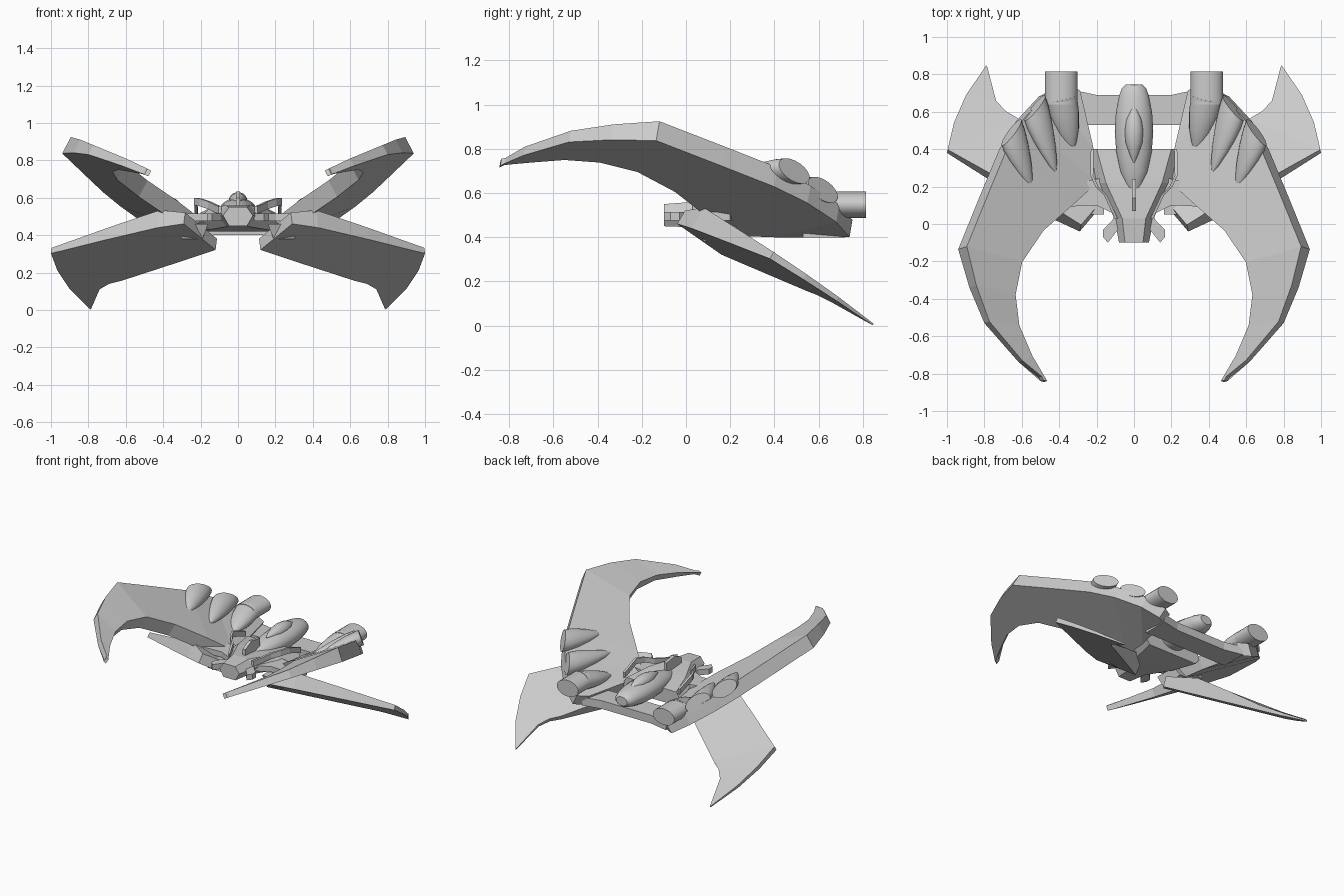
import bpy, bmesh, math
from mathutils import Vector

if "Cube" in bpy.data.objects:
    bpy.data.objects.remove(bpy.data.objects["Cube"])

grey = bpy.data.materials.new("hull grey")
grey.diffuse_color = (0.6, 0.6, 0.6, 1)
grey.use_nodes = True
grey.node_tree.nodes["Principled BSDF"].inputs["Base Color"].default_value = grey.diffuse_color
UPPER_NORMAL = (-.531, .172, 1)


def finish(name, bm, mirror=True, smooth=False):
    bmesh.ops.remove_doubles(bm, verts=bm.verts, dist=0.0005)
    bmesh.ops.recalc_face_normals(bm, faces=bm.faces)
    me = bpy.data.meshes.new(name)
    bm.to_mesh(me)
    bm.free()
    ob = bpy.data.objects.new(name, me)
    bpy.context.collection.objects.link(ob)
    me.materials.append(grey)
    if mirror:
        ob.modifiers.new("mirror", 'MIRROR').use_mirror_merge = False
    if smooth:
        bpy.ops.object.select_all(action='DESELECT')
        ob.select_set(True)
        bpy.context.view_layer.objects.active = ob
        bpy.ops.object.shade_smooth_by_angle(angle=math.radians(40))
    return ob


def loft(name, rings, **kw):
    """Skin a list of closed rings and cap both ends."""
    bm = bmesh.new()
    vs = [[bm.verts.new(p) for p in r] for r in rings]
    n = len(vs[0])
    for a, b in zip(vs, vs[1:]):
        for i in range(n):
            j = (i + 1) % n
            bm.faces.new((a[i], a[j], b[j], b[i]))
    bm.faces.new(vs[0])
    bm.faces.new(vs[-1])
    return finish(name, bm, **kw)


def wing(name, stations, height, normal):
    """Stations: outer x, y, inner x, y, thickness."""
    nrm = Vector(normal).normalized()
    rings = []
    for ox, oy, ix, iy, t in stations:
        o = Vector((ox, oy, height(ox, oy)))
        i = Vector((ix, iy, height(ix, iy)))
        rings.append([o, i, i + nrm * t, o + nrm * t])
    return loft(name, rings)


def body(name, start, end, profile, flat=1.0, mirror=True, sides=20, up=(0, 0, 1), cut=0.0):
    """Round body along a line; profile holds (fraction, radius); cut slants the end."""
    a, b = Vector(start), Vector(end)
    d = (b - a).normalized()
    side = d.cross(Vector(up)).normalized()
    top = side.cross(d)
    rings = []
    for f, r in profile:
        c = a.lerp(b, f)
        ring = []
        for k in range(sides):
            t = k * math.tau / sides
            ring.append(c + (side - d * cut * f) * r * math.cos(t) + top * r * flat * math.sin(t))
        rings.append(ring)
    return loft(name, rings, mirror=mirror, smooth=True)


def prism(name, pts, z0, z1, mirror=True):
    return loft(name, [[(x, y, z) for x, y in pts] for z in (z0, z1)], mirror=mirror)


# Upper crescent wings, sweeping forward
wing("upper_wing", [
    (.48, -.845, .50, -.84, .035), (.62, -.735, .565, -.71, .045),
    (.80, -.53, .64, -.55, .058), (.88, -.34, .67, -.39, .08),
    (.94, -.135, .645, -.22, .10), (.82, .16, .53, -.05, .10),
    (.72, .40, .37, .09, .10), (.63, .55, .24, .205, .09),
    (.51, .68, .26, .40, .09), (.40, .74, .33, .70, .09)],
    lambda x, y: max(.40, .835 + .531 * (x - .94) - .172 * (y + .12)), UPPER_NORMAL)

# Lower wings, sweeping back and down
wing("lower_wing", [
    (.29, -.04, .12, .16, .07), (.43, .025, .28, .285, .11),
    (.70, .19, .45, .415, .075), (1.0, .38, .62, .545, .035),
    (.965, .53, .69, .59, .028), (.90, .68, .74, .65, .02),
    (.79, .845, .785, .835, .008)],
    lambda x, y: .45 + .126 * (x - .39) - .59 * y, (-.126, .59, 1))

# Struts joining the hull to the wings
prism("wing_strut", [(.08, .04), (.20, .10), (.42, .09), (.42, .20), (.10, .26)], .475, .515)

# Tapered intakes under the wing roots
loft("root_intake", [[(.16, y0, .46), (.33, y0, .46), (.30, y0 + .03, .40 - dz), (.19, y0 + .03, .40 - dz)]
                     for y0, dz in ((.05, .02), (.22, .0))])

# Hull with hexagonal nose
loft("hull", [[(-w, y, zm), (-w * k, y, z0), (w * k, y, z0),
               (w, y, zm), (w * k, y, z1), (-w * k, y, z1)]
              for y, w, k, z0, zm, z1 in [
                  (-.10, .08, .6, .45, .505, .55), (.03, .105, .6, .445, .505, .56),
                  (.22, .20, .75, .43, .50, .545), (.40, .235, .85, .42, .47, .52)]], mirror=False)

# Small fins beside the nose
loft("nose_fin", [[(x, y, z) for x, y in ((.09, .08), (.115, .02), (.165, -.03), (.165, -.07),
                                       (.14, -.10), (.085, -.03))] for z in (.475, .515)])

# Thin curved rails along the hull shoulders
loft("shoulder_rail", [[(x, y, z), (x + .016, y, z), (x + .016, y, z + .04), (x, y, z + .04)]
                       for x, y, z in [(.088, .03, .515), (.115, .09, .525), (.145, .155, .54),
                                       (.19, .20, .555), (.218, .26, .56), (.215, .40, .51)]])

# Rear bridge between the engine pods
prism("rear_bridge", [(-.34, .53), (.34, .53), (.34, .72), (.20, .69), (-.20, .69), (-.34, .72)],
      .40, .46, mirror=False)

# Central fuselage pod, canopy and spike
body("fuselage_pod", (0, .15, .52), (0, .745, .53),
     [(0, .01), (.08, .045), (.22, .075), (.40, .095), (.58, .103), (.75, .097),
      (.9, .08), (.97, .064), (1, .045)], flat=.72, mirror=False)
body("canopy", (0, .33, .585), (0, .63, .585),
     [(0, .004), (.15, .025), (.35, .045), (.55, .05), (.75, .042), (.92, .02), (1, .004)],
     flat=.9, mirror=False)
loft("dorsal_spike", [[(-.011, y, .54), (.011, y, .54), (.011, y, h), (-.011, y, h)]
                      for y, h in ((.07, .60), (.14, .635), (.24, .62))], mirror=False)

# Engine nacelles: tapered front and flat-ended barrel
body("engine_nacelle", (.33, .385, .50), (.39, .67, .548),
     [(0, .006), (.15, .032), (.4, .06), (.7, .079), (1, .087)], flat=.7)
body("engine_barrel", (.39, .64, .547), (.39, .815, .547), [(0, .087), (1, .087)], flat=.68)

# Claw-shaped pods lying on the upper wings, ends cut at a slant
claw = [(0, .004), (.12, .025), (.35, .048), (.62, .068), (.85, .078), (1, .078)]
body("inner_claw_pod", (.42, .28, .60), (.53, .62, .615), claw, flat=.68, up=UPPER_NORMAL, cut=.6)
body("outer_claw_pod", (.55, .20, .675), (.655, .49, .70), claw, flat=.68, up=UPPER_NORMAL, cut=.6)
